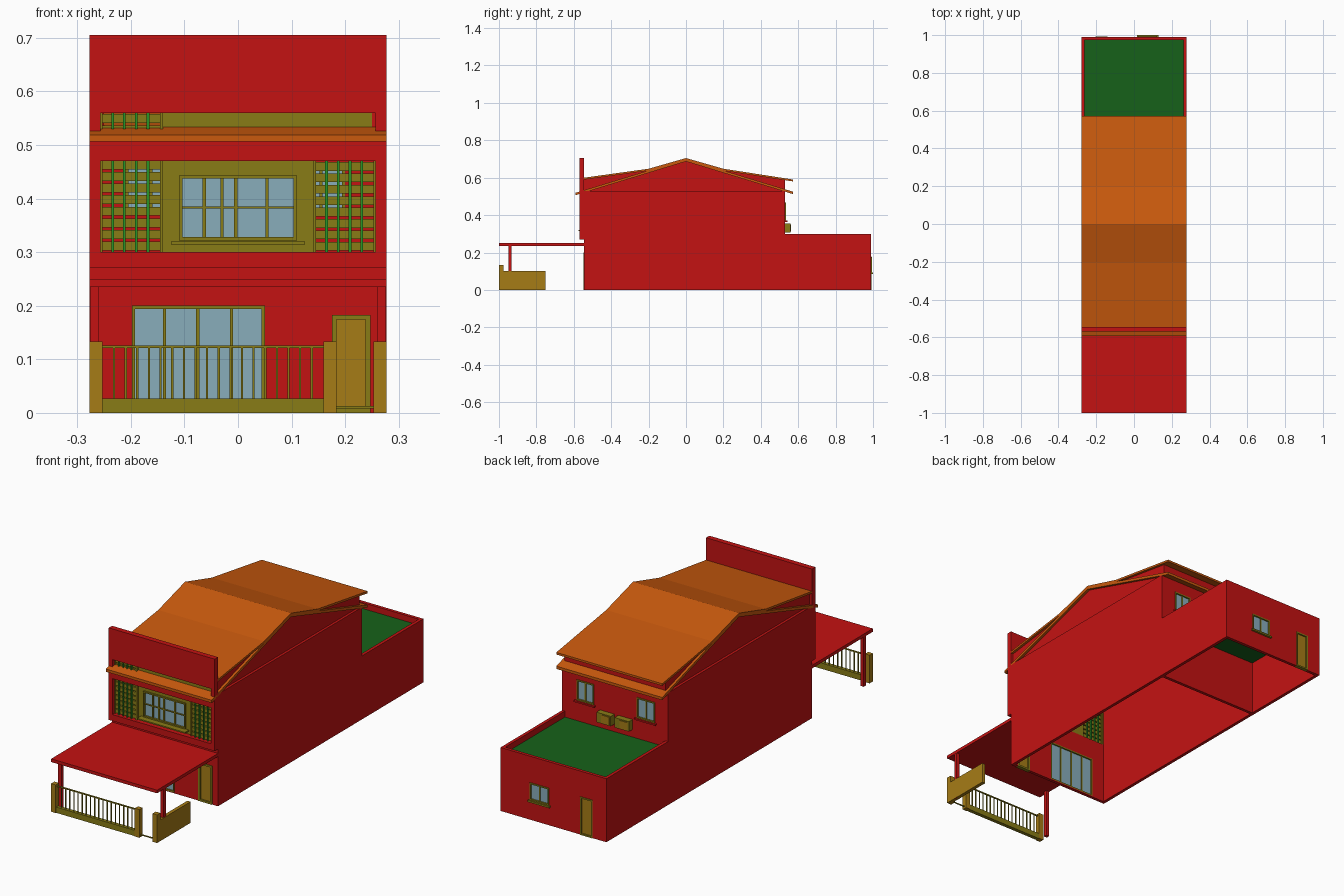
import bpy, bmesh

if "Cube" in bpy.data.objects:
    bpy.data.objects.remove(bpy.data.objects["Cube"])

def mat(name, r, g, b):
    m = bpy.data.materials.new(name)
    m.diffuse_color = (r, g, b, 1)
    m.use_nodes = True
    m.node_tree.nodes["Principled BSDF"].inputs["Base Color"].default_value = m.diffuse_color
    return m

RED = mat("red_wall", .55, .006, .006)
ORANGE = mat("orange_tile", .58, .1, .004)
AMBER = mat("amber_post", .38, .2, .008)
OLIVE = mat("olive_frame", .25, .2, .008)
GREEN = mat("green_roof", .008, .12, .01)
LIME = mat("lime_bar", .02, .3, .02)
GLASS = mat("glass", .25, .42, .5)

def finish(name, bm, m):
    bmesh.ops.recalc_face_normals(bm, faces=bm.faces)
    me = bpy.data.meshes.new(name)
    bm.to_mesh(me)
    bm.free()
    me.materials.append(m)
    ob = bpy.data.objects.new(name, me)
    bpy.context.collection.objects.link(ob)
    return ob

def boxes(name, items, m):
    """Each item is x0, x1, y0, y1, z0, z1."""
    bm = bmesh.new()
    for x0, x1, y0, y1, z0, z1 in items:
        for v in bmesh.ops.create_cube(bm, size=1)["verts"]:
            v.co = (x1 if v.co.x > 0 else x0, y1 if v.co.y > 0 else y0, z1 if v.co.z > 0 else z0)
    return finish(name, bm, m)

def prism(name, pts, x0, x1, m):
    """Extrude a (y, z) outline along x."""
    bm = bmesh.new()
    f = bm.faces.new([bm.verts.new((x0, y, z)) for y, z in pts])
    r = bmesh.ops.extrude_face_region(bm, geom=[f])
    for v in r["geom"]:
        if isinstance(v, bmesh.types.BMVert):
            v.co.x = x1
    return finish(name, bm, m)

def wall(name, x0, x1, z0, z1, y0, y1, holes, m):
    """Upright wall across x with rectangular holes (x0, x1, z0, z1)."""
    xs = sorted({x0, x1, *[h[0] for h in holes], *[h[1] for h in holes]})
    zs = sorted({z0, z1, *[h[2] for h in holes], *[h[3] for h in holes]})
    bm = bmesh.new()
    for a, b in zip(xs, xs[1:]):
        for c, d in zip(zs, zs[1:]):
            u, w = (a + b) / 2, (c + d) / 2
            if not any(h[0] < u < h[1] and h[2] < w < h[3] for h in holes):
                bm.faces.new([bm.verts.new(p) for p in ((a, y0, c), (b, y0, c), (b, y0, d), (a, y0, d))])
    bmesh.ops.remove_doubles(bm, verts=bm.verts, dist=1e-5)
    r = bmesh.ops.extrude_face_region(bm, geom=bm.faces[:])
    for v in r["geom"]:
        if isinstance(v, bmesh.types.BMVert):
            v.co.y = y1
    return finish(name, bm, m)

def window(name, hole, y0, y1, bars_x=(), bars_z=(), t=.006, pane=GLASS):
    """Frame, glazing bars and a pane filling a wall hole."""
    a, b, c, d = hole
    items = [(a, a + t, y0, y1, c, d), (b - t, b, y0, y1, c, d),
             (a, b, y0, y1, d - t, d), (a, b, y0, y1, c, c + t)]
    e = .003
    items += [(x - t / 2, x + t / 2, y0 + e, y1 - e, c, d) for x in bars_x]
    items += [(a, b, y0 + e, y1 - e, z - t / 3, z + t / 3) for z in bars_z]
    boxes(name + "_frame", items, OLIVE)
    ym = (y0 + y1) / 2
    boxes(name + "_pane", [(a + t / 2, b - t / 2, ym - .002, ym + .002, c + t / 2, d - t / 2)], pane)

W, T = .277, .015

# Side walls, full height at the house and low at the rear extension
side = [(-.545, 0), (.99, 0), (.99, .30), (.53, .30), (.53, .53), (-.545, .53)]
gable = [(-.545, .53), (.53, .53), (.53, .588), (.2, .64), (0, .695), (-.2, .64), (-.545, .592)]
for s, n in ((-1, "left"), (1, "right")):
    prism(n + "_side_wall", side, s * (W - T), s * W, RED)
    prism(n + "_gable_wall", gable, s * (W - .027), s * (W - .012), RED)

# Ground floor front wall with wide window and door
front_win = (-.198, .05, .005, .2)
front_door = (.175, .247, 0, .183)
wall("front_wall", -W + T, W - T, 0, .30, -.545, -.53, [front_win, front_door], RED)
window("front_window", front_win, -.548, -.53, (-.137, -.075, -.012))
window("front_door", front_door, -.548, -.53, pane=AMBER, t=.009)

# Upper front wall with window and lattice openings
up_win = (-.11, .11, .322, .443)
lat_l, lat_r = (-.256, -.143, .30, .56), (.143, .256, .30, .47)
wall("upper_front_wall", -W + T, W - T, .30, .592, -.545, -.53, [up_win, lat_l, lat_r], OLIVE)
window("upper_window", up_win, -.552, -.53, (-.063, -.03, -.004, .054), (.383,))
boxes("upper_window_sill", [(-.125, .125, -.575, -.54, .314, .32)], OLIVE)

# Front facade panel rising to a parapet
wall("facade_panel", -W, W, .27, .705, -.57, -.545,
     [(-.257, .257, .30, .47), (-.257, .257, .525, .56)], RED)

# Lattice screens: blocks in rows with upright bars
for n, (a, b, c, d) in (("left", lat_l), ("right", lat_r)):
    rows = int((d - c) / .0213 + .5)
    step = (d - c) / rows
    boxes(n + "_lattice_slats", [(a, b, -.552, -.535, c + i * step + .003, c + (i + 1) * step - .002)
                                 for i in range(rows)], OLIVE)
    boxes(n + "_lattice_bars", [(a + .022 * k - .0025, a + .022 * k + .0025, -.558, -.53, c, d)
                                for k in range(1, 5)], LIME)
    boxes(n + "_lattice_posts", [(x - .003, x + .003, -.556, -.532, c, d) for x in (a, b)], OLIVE)

# Roofs: upper bent roof and lower straight eave roof
def roof(name, top, t):
    prism(name, top + [(y, z - t) for y, z in reversed(top)], -W, W, ORANGE)

roof("upper_roof", [(-.545, .60), (-.2, .648), (0, .705), (.2, .648), (.573, .59)], .01)
roof("lower_eave_roof", [(-.592, .519), (0, .70), (.573, .525)], .013)

# Back wall of the main house
back_wins = [(.11, .2, .37, .467), (-.21, -.115, .37, .467)]
wall("back_wall", -W + T, W - T, 0, .588, .515, .53, back_wins, RED)
for i, h in enumerate(back_wins):
    window("back_window_%d" % (i + 1), h, .515, .534, ((h[0] + h[1]) / 2,))
    boxes("back_window_sill_%d" % (i + 1), [(h[0] - .008, h[1] + .008, .528, .542, .363, .37)], RED)

# Air conditioner units
for i, x in enumerate((.003, -.092)):
    boxes("air_unit_%d" % (i + 1), [(x, x + .075, .53, .558, .308, .355)], OLIVE)
    boxes("air_unit_grille_%d" % (i + 1), [(x + .006, x + .048, .556, .561, .313, .35)], AMBER)

# Rear extension
rear_win, rear_door = (.022, .122, .094, .176), (-.205, -.14, 0, .18)
wall("rear_wall", -W + T, W - T, 0, .30, .975, .99, [rear_win, rear_door], RED)
window("rear_window", rear_win, .975, .994, ((rear_win[0] + rear_win[1]) / 2,))
boxes("rear_window_sill", [(.015, .13, .985, 1, .086, .094)], OLIVE)
window("rear_door", rear_door, .975, .993, pane=AMBER, t=.007)
boxes("rear_flat_roof", [(-W + T, W - T, .53, .975, .262, .272)], GREEN)

# Carport
boxes("carport_roof", [(-W, W, -1, -.545, .235, .25)], RED)
for s, n in ((-1, "left"), (1, "right")):
    x = sorted((s * .259, s * .276))
    boxes(n + "_carport_column", [(x[0], x[1], -.95, -.933, 0, .235)], RED)

# Front fence, posts and low side wall
for i, (a, b) in enumerate(((-W, -.253), (.16, .184), (.253, W))):
    boxes("fence_post_%d" % (i + 1), [(a, b, -1, -.976, 0, .133)], AMBER)
boxes("fence_base", [(-.253, .16, -.997, -.979, 0, .027)], OLIVE)
boxes("fence_rail", [(-.253, .16, -.991, -.985, .121, .126)], OLIVE)
boxes("fence_bars", [(x - .002, x + .002, -.99, -.986, .027, .122)
                     for x in [-.253 + .0217 * k for k in range(1, 19)]], OLIVE)
boxes("gate_threshold", [(.184, .253, -.99, -.986, .008, .013)], OLIVE)
boxes("low_side_wall", [(.26, W, -.976, -.75, 0, .10)], AMBER)
